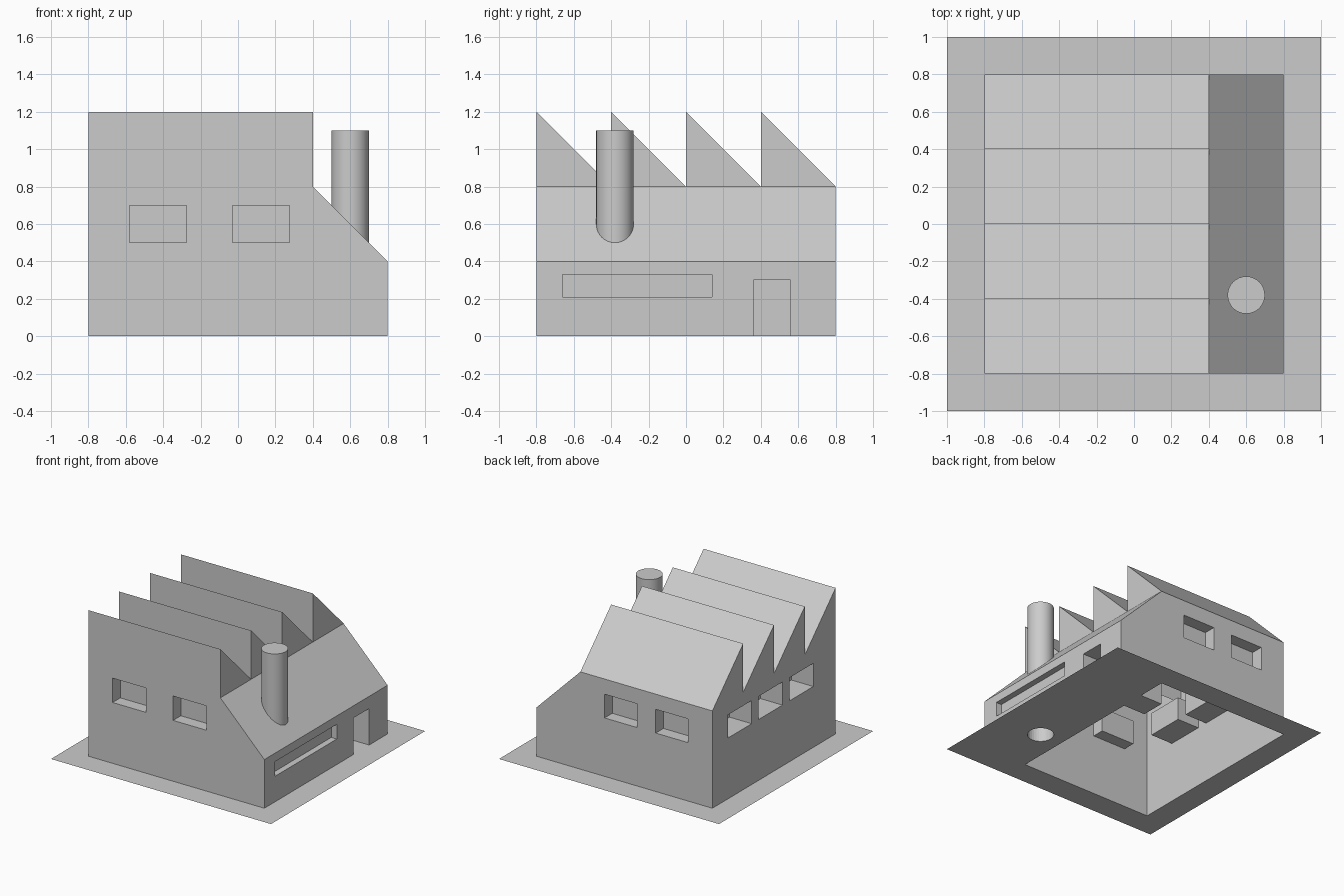
import bpy
import bmesh
from math import radians
from mathutils import Matrix, Vector

cube = bpy.data.objects.get("Cube")
if cube:
    bpy.data.objects.remove(cube, do_unlink=True)

grey = bpy.data.materials.new("light_grey")
grey.use_nodes = True
COLOUR = (0.6, 0.6, 0.6, 1)
grey.diffuse_color = COLOUR
grey.node_tree.nodes["Principled BSDF"].inputs["Base Color"].default_value = COLOUR


def make_object(name, bm, recalc=True):
    if recalc:
        bmesh.ops.recalc_face_normals(bm, faces=bm.faces)
    mesh = bpy.data.meshes.new(name)
    bm.to_mesh(mesh)
    bm.free()
    mesh.materials.append(grey)
    obj = bpy.data.objects.new(name, mesh)
    bpy.context.collection.objects.link(obj)
    return obj


def extrude_profile(name, points, vector):
    bm = bmesh.new()
    face = bm.faces.new([bm.verts.new(p) for p in points])
    out = bmesh.ops.extrude_face_region(bm, geom=[face], use_keep_orig=True)
    moved = [v for v in out["geom"] if isinstance(v, bmesh.types.BMVert)]
    bmesh.ops.translate(bm, verts=moved, vec=vector)
    return make_object(name, bm)


def add_box(bm, low, high):
    low, high = Vector(low), Vector(high)
    size = Matrix.Diagonal((*(high - low), 1))
    bmesh.ops.create_cube(bm, size=1, matrix=Matrix.Translation((low + high) / 2) @ size)


def rectangle(bm, x0, x1, y0, y1):
    return [bm.verts.new((x, y, 0)) for x, y in ((x0, y0), (x1, y0), (x1, y1), (x0, y1))]


# Main hall with a sawtooth roof
W, RIDGE, EAVE, SPLIT = 0.8, 1.2, 0.8, 0.4
profile = [(-W, -W, 0)]
for i in range(4):
    y = -W + 0.4 * i
    profile += [(-W, y, RIDGE), (-W, y + 0.4, EAVE)]
    if i < 3:
        continue
profile.append((-W, W, 0))
hall = extrude_profile("main_hall", profile, (W + SPLIT, 0, 0))

# Lean-to with a sloping roof
side = [(SPLIT, -W, 0), (W, -W, 0), (W, -W, 0.4), (SPLIT, -W, EAVE)]
lean_to = extrude_profile("lean_to", side, (0, 2 * W, 0))

# Recesses for windows, door and chimney bore
OUT = W + 0.05
cut = bmesh.new()
for x in (-0.58, -0.03):
    add_box(cut, (x, -OUT, 0.5), (x + 0.305, -0.7, 0.7))
for x in (-0.58, -0.115):
    add_box(cut, (x, 0.7, 0.48), (x + 0.295, OUT, 0.675))
for y in (-0.51, -0.11, 0.29):
    add_box(cut, (-OUT, y, 0.5), (-0.6, y + 0.31, 0.69))
add_box(cut, (0.75, -0.66, 0.21), (OUT, 0.14, 0.33))
add_box(cut, (0.2, 0.36, -0.05), (OUT, 0.56, 0.3))
STACK = Vector((0.6, -0.38, 0.55))
bmesh.ops.create_cone(cut, cap_ends=True, segments=32, radius1=0.1, radius2=0.1,
                      depth=1.4, matrix=Matrix.Translation(STACK))
cutter = make_object("recess_cutter", cut)
cutter.hide_render = True

for obj in (hall, lean_to):
    mod = obj.modifiers.new("recesses", "BOOLEAN")
    mod.operation = "DIFFERENCE"
    mod.solver = "EXACT"
    mod.object = cutter
    bpy.context.view_layer.update()
    graph = bpy.context.evaluated_depsgraph_get()
    mesh = bpy.data.meshes.new_from_object(obj.evaluated_get(graph))
    obj.modifiers.clear()
    obj.data = mesh
bpy.data.objects.remove(cutter, do_unlink=True)

# The hall is open underneath
bm = bmesh.new()
bm.from_mesh(hall.data)
under = [f for f in bm.faces if all(abs(v.co.z) < 1e-4 for v in f.verts)]
bmesh.ops.delete(bm, geom=under, context="FACES")
bm.to_mesh(hall.data)
bm.free()

# Chimney, closed on top and open below
bm = bmesh.new()
bmesh.ops.create_cone(bm, cap_ends=True, segments=32, radius1=0.1, radius2=0.1,
                      depth=1.1, matrix=Matrix.Translation(STACK))
bottom = [f for f in bm.faces if f.normal.z < -0.9]
bmesh.ops.delete(bm, geom=bottom, context="FACES_ONLY")
chimney = make_object("chimney", bm, recalc=False)
bpy.ops.object.select_all(action="DESELECT")
chimney.select_set(True)
bpy.context.view_layer.objects.active = chimney
bpy.ops.object.shade_smooth_by_angle(angle=radians(30))

# Flat ground around the building
bm = bmesh.new()
outer = rectangle(bm, -1, 1, -1, 1)
inner = rectangle(bm, -W, W, -W, W)
for i in range(4):
    j = (i + 1) % 4
    bm.faces.new((outer[i], outer[j], inner[j], inner[i]))
make_object("ground_plate", bm, recalc=False)

# Doorway floor
bm = bmesh.new()
bm.faces.new(rectangle(bm, 0.2, W, 0.36, 0.56))
make_object("door_floor", bm, recalc=False)
